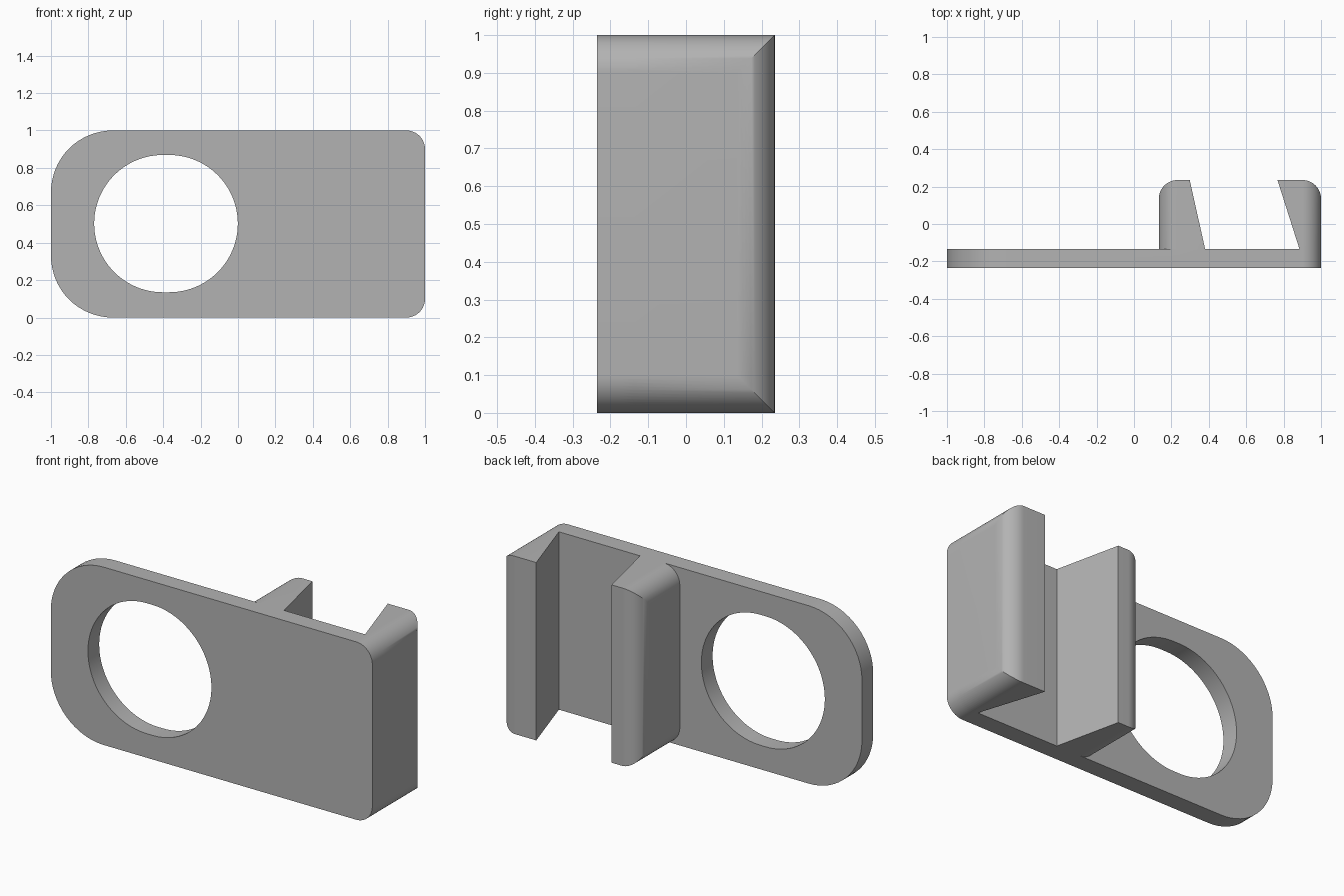
import bpy
import bmesh
from math import sin, cos, pi, radians
from mathutils import Vector

cube = bpy.data.objects.get("Cube")
if cube:
    bpy.data.objects.remove(cube, do_unlink=True)

grey = bpy.data.materials.new("plain grey")
grey.use_nodes = True
colour = (0.45, 0.45, 0.45, 1)
grey.diffuse_color = colour
grey.node_tree.nodes["Principled BSDF"].inputs["Base Color"].default_value = colour

FRONT, FACE, BACK = -0.235, -0.135, 0.235


def rounded(corners, steps=16):
    """Outline from (x, y, radius) corners; right angles get arcs."""
    points = []
    count = len(corners)
    for i, (x, y, r) in enumerate(corners):
        here = Vector((x, y))
        if r == 0:
            points.append(here)
            continue
        before = (Vector(corners[i - 1][:2]) - here).normalized()
        after = (Vector(corners[(i + 1) % count][:2]) - here).normalized()
        for k in range(steps + 1):
            a = pi / 2 * k / steps
            points.append(here + r * (before * (1 - sin(a)) + after * (1 - cos(a))))
    return points


def prism(name, outline, place, low, high):
    """Extrude an outline between two levels; place maps (u, v, level) to space."""
    bm = bmesh.new()
    base = [bm.verts.new(place(p.x, p.y, low)) for p in outline]
    top = [bm.verts.new(place(p.x, p.y, high)) for p in outline]
    bm.faces.new(base)
    bm.faces.new(top)
    for i in range(len(base)):
        j = (i + 1) % len(base)
        bm.faces.new((base[i], base[j], top[j], top[i]))
    bmesh.ops.recalc_face_normals(bm, faces=bm.faces)
    mesh = bpy.data.meshes.new(name)
    bm.to_mesh(mesh)
    bm.free()
    mesh.materials.append(grey)
    obj = bpy.data.objects.new(name, mesh)
    bpy.context.collection.objects.link(obj)
    return obj


def combine(target, tool, operation):
    """Apply a boolean and discard the tool."""
    bpy.context.view_layer.objects.active = target
    mod = target.modifiers.new("combine", "BOOLEAN")
    mod.operation = operation
    mod.solver = "EXACT"
    mod.object = tool
    bpy.ops.object.modifier_apply(modifier=mod.name)
    bpy.data.objects.remove(tool, do_unlink=True)


def upright(x, z, y):
    return (x, y, z)


def flat(x, y, z):
    return (x, y, z)


# Face plate with large corners at one end and small ones at the other
plate = prism("clip_plate", rounded([(-1, 0, 0.33), (1, 0, 0.1), (1, 1, 0.1), (-1, 1, 0.33)]),
              upright, FRONT, FACE)

# Slightly widened round opening
hole_outline = []
for side in (1, -1):
    for k in range(49):
        a = -pi / 2 + pi * k / 48
        hole_outline.append(Vector((-0.385 + side * (0.017 + 0.367 * cos(a)),
                                    0.502 + side * 0.367 * sin(a))))
hole = prism("opening_cutter", hole_outline, upright, FRONT - 0.1, FACE + 0.1)
combine(plate, hole, "DIFFERENCE")

# Two rear jaws around a dovetail channel, rounded in both directions
jaws = prism("jaws", rounded([(0.133, 0, 0.1), (1, 0, 0.1), (1, 1, 0.1), (0.133, 1, 0.1)]),
             upright, -0.18, BACK + 0.1)
profile = rounded([(0.133, -0.3, 0), (1, -0.3, 0), (1, BACK, 0.1), (0.767, BACK, 0),
                   (0.893, -0.16, 0), (0.386, -0.16, 0), (0.298, BACK, 0), (0.133, BACK, 0.1)])
jaw_profile = prism("jaw_profile", profile, flat, -0.1, 1.1)
combine(jaws, jaw_profile, "INTERSECT")
combine(plate, jaws, "UNION")

# Smooth the rounded edges, keep the rest crisp
bpy.ops.object.select_all(action="DESELECT")
plate.select_set(True)
bpy.context.view_layer.objects.active = plate
bpy.ops.object.shade_smooth_by_angle(angle=radians(30))
